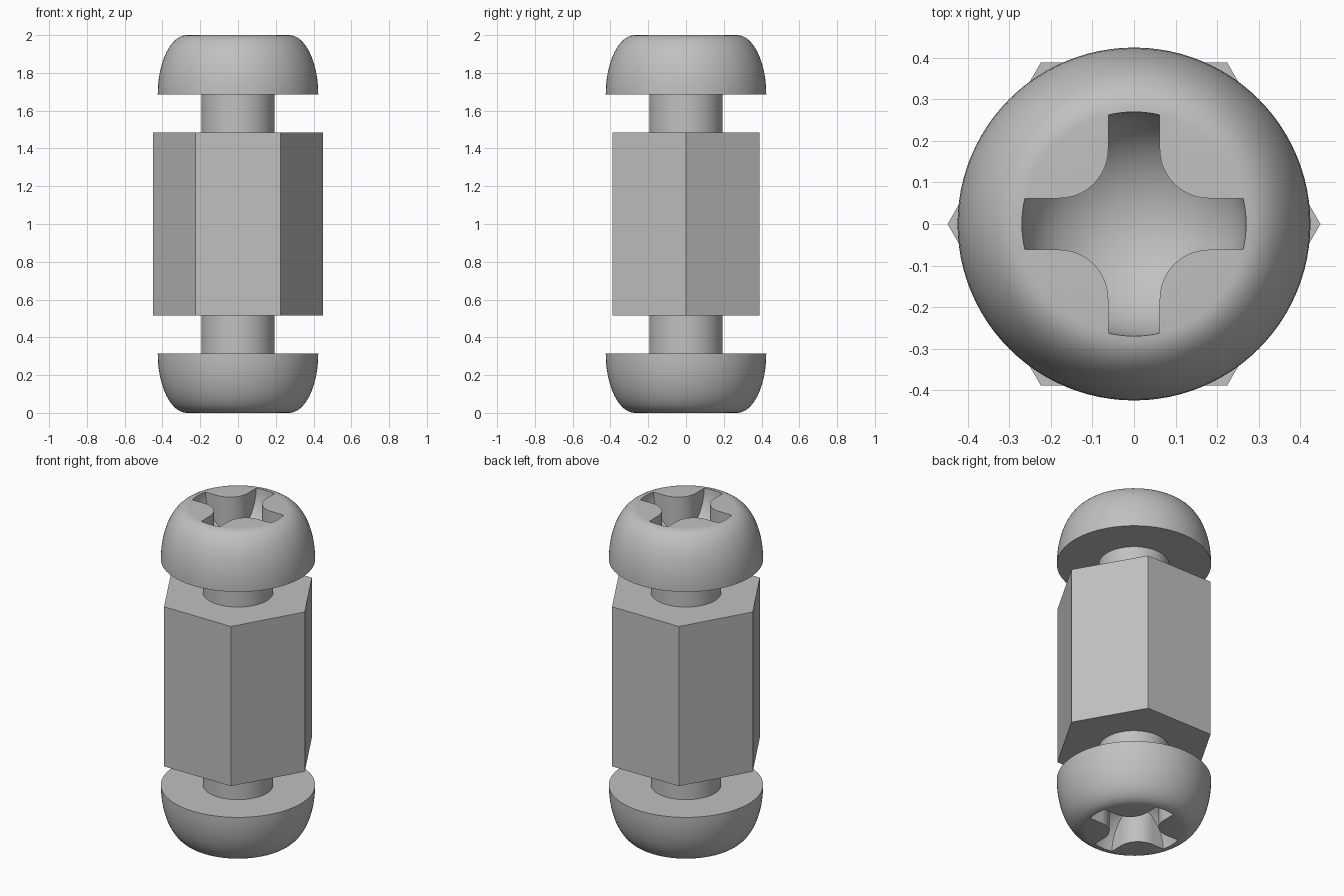
import bpy, bmesh, math
from math import pi, sin, cos

cube = bpy.data.objects.get("Cube")
if cube:
    bpy.data.objects.remove(cube, do_unlink=True)

# Single plain metal colour
steel = bpy.data.materials.new("steel grey")
steel.use_nodes = True
colour = (0.53, 0.53, 0.53, 1)
steel.diffuse_color = colour
steel.node_tree.nodes["Principled BSDF"].inputs["Base Color"].default_value = colour


def finish(name, bm):
    bmesh.ops.recalc_face_normals(bm, faces=bm.faces)
    mesh = bpy.data.meshes.new(name)
    bm.to_mesh(mesh)
    bm.free()
    mesh.materials.append(steel)
    obj = bpy.data.objects.new(name, mesh)
    bpy.context.collection.objects.link(obj)
    return obj


def lathe(name, profile, steps=96):
    """Spin an (r, z) profile that starts and ends on the axis."""
    bm = bmesh.new()
    verts = [bm.verts.new((r, 0, z)) for r, z in profile]
    edges = [bm.edges.new(pair) for pair in zip(verts, verts[1:])]
    bmesh.ops.spin(bm, geom=verts + edges, cent=(0, 0, 0), axis=(0, 0, 1),
                   angle=2 * pi, steps=steps, use_duplicate=False)
    bmesh.ops.remove_doubles(bm, verts=bm.verts, dist=1e-5)
    return finish(name, bm)


def prism(name, outline, z0, z1):
    bm = bmesh.new()
    face = bm.faces.new([bm.verts.new((x, y, z0)) for x, y in outline])
    grown = bmesh.ops.extrude_face_region(bm, geom=[face])["geom"]
    top = [v for v in grown if isinstance(v, bmesh.types.BMVert)]
    bmesh.ops.translate(bm, verts=top, vec=(0, 0, z1 - z0))
    return finish(name, bm)


def select_only(obj):
    bpy.ops.object.select_all(action='DESELECT')
    obj.select_set(True)
    bpy.context.view_layer.objects.active = obj


def boolean(obj, cutter, operation):
    select_only(obj)
    mod = obj.modifiers.new("cut", 'BOOLEAN')
    mod.operation, mod.solver, mod.object = operation, 'EXACT', cutter
    bpy.ops.object.modifier_apply(modifier=mod.name)
    bpy.data.objects.remove(cutter, do_unlink=True)


def smooth(obj):
    select_only(obj)
    bpy.ops.object.shade_smooth_by_angle(angle=math.radians(30))


def circle(radius, count):
    return [(radius * cos(2 * pi * i / count), radius * sin(2 * pi * i / count))
            for i in range(count)]


# Hexagonal spacer body and round shaft
prism("hex_body", circle(0.449, 6), 0.515, 1.485)
smooth(prism("shaft", circle(0.194, 64), 0.3, 1.7))

# Domed screw head
under, flat, radius = 1.685, 0.27, 0.425
quarter = [i / 16 * pi / 2 for i in range(17)]
dome = [(flat + (radius - flat) * cos(a), under + (2 - under) * sin(a)) for a in quarter]
head = lathe("top_head", [(0, under)] + dome + [(0, 2)])

# Cross recess: rounded cross limited by a bowl
half, bend, reach = 0.062, 0.18, 0.35
corner = [(reach, half)]
for i in range(13):
    a = -pi / 2 - i / 12 * pi / 2
    corner.append((bend + (bend - half) * cos(a), bend + (bend - half) * sin(a)))
corner.append((half, reach))
cross = []
for k in range(4):
    c, s = round(cos(k * pi / 2)), round(sin(k * pi / 2))
    cross += [(c * x - s * y, s * x + c * y) for x, y in corner]
recess = prism("recess_cutter", cross, 1.7, 2.15)
bowl = [(0.27 * sin(a), 2 - 0.25 * cos(a)) for a in quarter]
bowl[0] = (0, 1.75)
boolean(recess, lathe("bowl_cutter", bowl + [(0.27, 2.1), (0, 2.1)]), 'INTERSECT')
boolean(head, recess, 'DIFFERENCE')
smooth(head)

# Matching head at the bottom, turned over
bottom = head.copy()
bottom.name = "bottom_head"
bottom.rotation_euler = (pi, 0, 0)
bottom.location = (0, 0, 2)
bpy.context.collection.objects.link(bottom)
